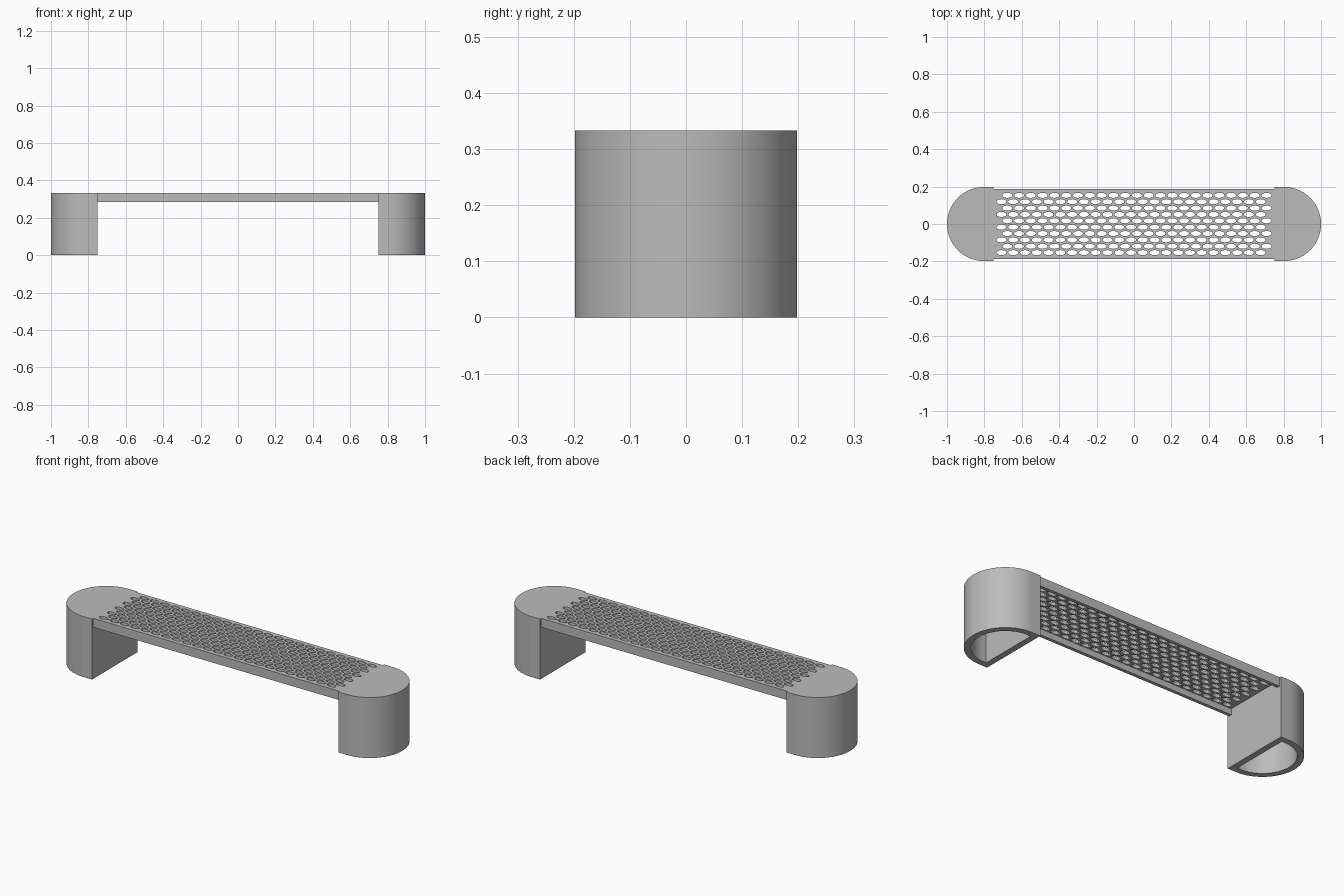
import bpy, bmesh
from math import pi, cos, sin, radians

cube = bpy.data.objects.get("Cube")
if cube:
    bpy.data.objects.remove(cube, do_unlink=True)

HEIGHT = 0.333      # overall height
HALF_Y = 0.198      # half depth of the legs
INNER_X = 0.75      # flat inner side of the legs
WALL = 0.033        # leg wall and cap thickness
DECK_Y = 0.188      # half depth of the deck
DECK_Z = 0.284      # underside of the rails
PLATE = 0.016       # deck plate thickness
RAIL = 0.018        # rail thickness

grey = bpy.data.materials.new("grey")
grey.use_nodes = True
grey.diffuse_color = (0.5, 0.5, 0.5, 1)
grey.node_tree.nodes["Principled BSDF"].inputs["Base Color"].default_value = (0.5, 0.5, 0.5, 1)


def finish(name, bm):
    """Turn a bmesh into a named, shaded object."""
    bmesh.ops.recalc_face_normals(bm, faces=bm.faces)
    mesh = bpy.data.meshes.new(name)
    bm.to_mesh(mesh)
    bm.free()
    mesh.materials.clear()
    mesh.materials.append(grey)
    obj = bpy.data.objects.new(name, mesh)
    bpy.context.collection.objects.link(obj)
    bpy.ops.object.select_all(action='DESELECT')
    obj.select_set(True)
    bpy.context.view_layer.objects.active = obj
    bpy.ops.object.shade_smooth_by_angle(angle=radians(30))
    return obj


def leg(name, side):
    """Hollow D-shaped leg, open at the bottom."""
    bm = bmesh.new()
    centre, steps = 1 - HALF_Y, 48
    outline = [(INNER_X, -HALF_Y)]
    for i in range(steps + 1):
        a = -pi / 2 + pi * i / steps
        outline.append((centre + HALF_Y * cos(a), HALF_Y * sin(a)))
    outline.append((INNER_X, HALF_Y))
    base = bm.faces.new([bm.verts.new((side * x, y, 0)) for x, y in outline])
    top = bmesh.ops.extrude_face_region(bm, geom=[base], use_keep_orig=True)["geom"]
    for v in top:
        if isinstance(v, bmesh.types.BMVert):
            v.co.z = HEIGHT
    bmesh.ops.recalc_face_normals(bm, faces=bm.faces)
    # Hollow out from below
    bmesh.ops.inset_region(bm, faces=[base], thickness=WALL, use_even_offset=True)
    cavity = bmesh.ops.extrude_discrete_faces(bm, faces=[base])["faces"][0]
    for v in cavity.verts:
        v.co.z = HEIGHT - WALL
    return finish(name, bm)


def box(name, x, y0, y1, z0, z1):
    bm = bmesh.new()
    bmesh.ops.create_cube(bm, size=1)
    for v in bm.verts:
        v.co = (x * 2 * v.co.x, (y0 + y1) / 2 + (y1 - y0) * v.co.y,
                (z0 + z1) / 2 + (z1 - z0) * v.co.z)
    return finish(name, bm)


def perforated_plate(name, loops, z0, z1):
    """Flat filled outline with holes, given thickness."""
    curve = bpy.data.curves.new(name + "_outline", 'CURVE')
    curve.dimensions = '2D'
    curve.fill_mode = 'BOTH'
    curve.extrude = (z1 - z0) / 2
    for loop in loops:
        spline = curve.splines.new('POLY')
        spline.points.add(len(loop) - 1)
        for p, (x, y) in zip(spline.points, loop):
            p.co = (x, y, 0, 1)
        spline.use_cyclic_u = True
    helper = bpy.data.objects.new(name + "_outline", curve)
    bpy.context.collection.objects.link(helper)
    bpy.context.view_layer.update()
    mesh = bpy.data.meshes.new_from_object(
        helper.evaluated_get(bpy.context.evaluated_depsgraph_get()))
    bpy.data.objects.remove(helper, do_unlink=True)
    bm = bmesh.new()
    bm.from_mesh(mesh)
    bmesh.ops.remove_doubles(bm, verts=bm.verts, dist=0.0001)
    bmesh.ops.translate(bm, verts=bm.verts, vec=(0, 0, (z0 + z1) / 2))
    return finish(name, bm)


# Legs
leg("left_leg", 1)
leg("right_leg", -1)

# Deck plate with staggered rows of oval holes
edge = DECK_Y - RAIL
loops = [[(-INNER_X, -edge), (INNER_X, -edge), (INNER_X, edge), (-INNER_X, edge)]]
ROWS, COLUMNS, PITCH_X, PITCH_Y = 10, 23, 0.063, 0.034
for row in range(ROWS):
    cy = (row - (ROWS - 1) / 2) * PITCH_Y
    shift = PITCH_X / 4 * (1 if row % 2 else -1)
    for col in range(COLUMNS):
        cx = (col - (COLUMNS - 1) / 2) * PITCH_X + shift
        angles = [2 * pi * k / 12 for k in range(12)]
        loops.append([(cx + 0.027 * cos(a), cy + 0.0135 * sin(a)) for a in angles])
perforated_plate("deck_plate", loops, HEIGHT - PLATE, HEIGHT)

# Side rails under the deck edges
box("front_rail", INNER_X, -DECK_Y, -edge, DECK_Z, HEIGHT)
box("back_rail", INNER_X, edge, DECK_Y, DECK_Z, HEIGHT)
